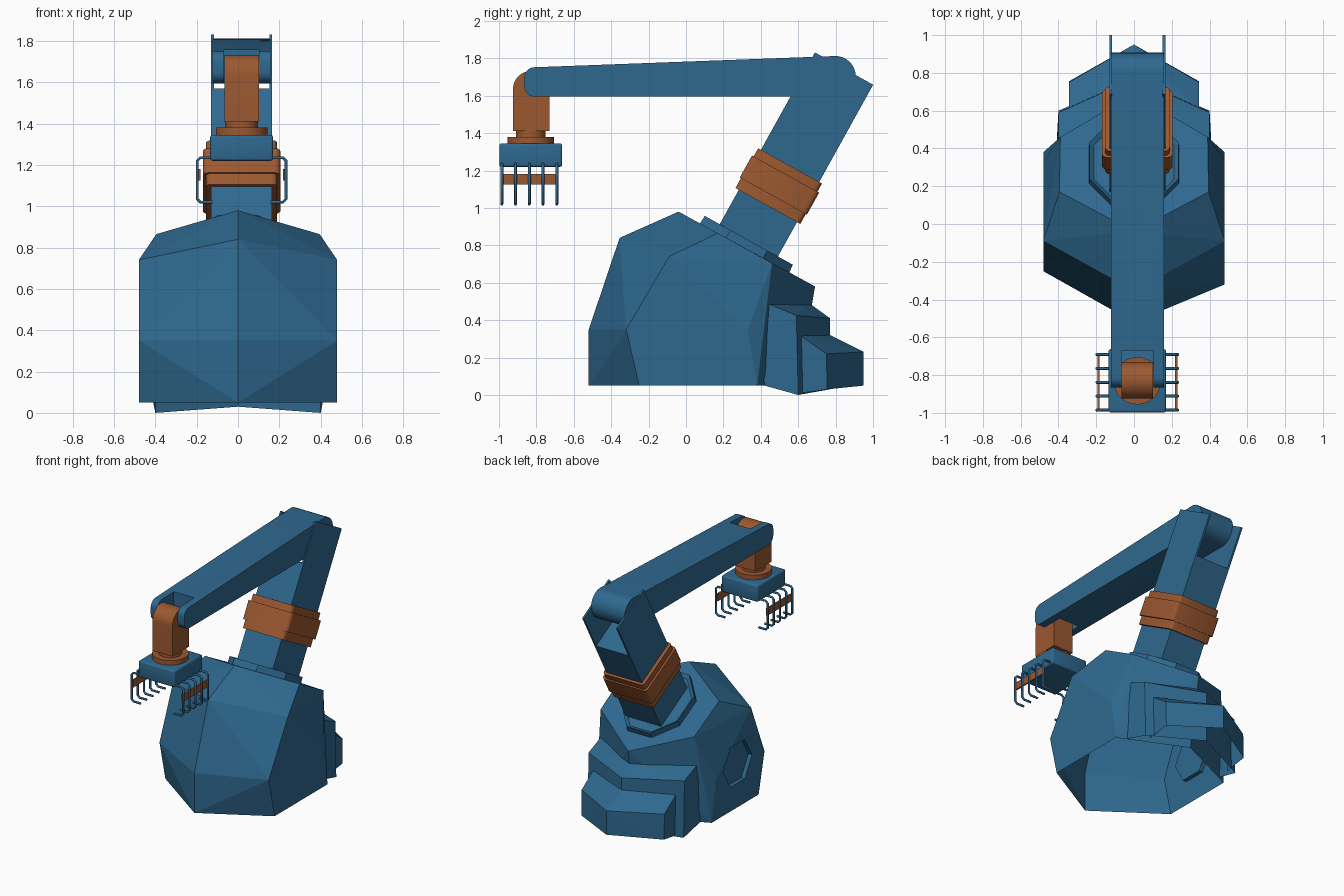
import bpy, bmesh, math
from mathutils import Matrix, Vector

if "Cube" in bpy.data.objects:
    bpy.data.objects.remove(bpy.data.objects["Cube"])

def material(name, rgb):
    m = bpy.data.materials.new(name)
    m.diffuse_color = (*rgb, 1)
    m.use_nodes = True
    m.node_tree.nodes["Principled BSDF"].inputs["Base Color"].default_value = m.diffuse_color
    return m

BLUE = material("steel blue", (0.028, 0.14, 0.275))
BROWN = material("rust brown", (0.33, 0.098, 0.03))
CX = 0.0175                      # the arm sits slightly off centre
TILT = Matrix.Rotation(-math.radians(29), 4, 'X')
ARM = Matrix.Translation((CX, 0.845, 1.745)) @ TILT   # frame at the lower arm's top

def finish(bm, name, mat, smooth=False):
    bmesh.ops.recalc_face_normals(bm, faces=bm.faces)
    me = bpy.data.meshes.new(name)
    bm.to_mesh(me)
    bm.free()
    me.materials.append(mat)
    ob = bpy.data.objects.new(name, me)
    bpy.context.collection.objects.link(ob)
    if smooth:
        activate(ob)
        bpy.ops.object.shade_smooth_by_angle(angle=math.radians(35))
    return ob

def activate(ob):
    bpy.ops.object.select_all(action='DESELECT')
    bpy.context.view_layer.objects.active = ob
    ob.select_set(True)

def box(name, lo, hi, mat, frame=Matrix(), bevel=0, axis=None):
    bm = bmesh.new()
    lo, hi = Vector(lo), Vector(hi)
    size = Matrix.Diagonal((*(hi - lo), 1))
    bmesh.ops.create_cube(bm, size=1, matrix=Matrix.Translation((lo + hi) / 2) @ size)
    if bevel:
        edges = [e for e in bm.edges if axis is None or
                 abs((e.verts[0].co - e.verts[1].co).normalized()[axis]) > 0.9]
        bmesh.ops.bevel(bm, geom=edges, offset=bevel, segments=3, profile=0.5, affect='EDGES')
    bm.transform(frame)
    return finish(bm, name, mat, bevel > 0)

def cylinder(name, r, z0, z1, mat, frame, sides=48, smooth=True):
    bm = bmesh.new()
    bmesh.ops.create_cone(bm, cap_ends=True, segments=sides, radius1=r, radius2=r,
                          depth=z1 - z0, matrix=Matrix.Translation((0, 0, (z0 + z1) / 2)))
    bm.transform(frame)
    return finish(bm, name, mat, smooth)

def prism(name, pts, half, mat):
    """Side profile in (y, z), extruded across x."""
    bm = bmesh.new()
    f = bm.faces.new([bm.verts.new((CX - half, y, z)) for y, z in pts])
    ext = bmesh.ops.extrude_face_region(bm, geom=[f])["geom"]
    bmesh.ops.translate(bm, vec=(2 * half, 0, 0),
                        verts=[v for v in ext if isinstance(v, bmesh.types.BMVert)])
    return finish(bm, name, mat, True)

def arc(y, z, r, a0, a1, n=8):
    angles = [math.radians(a0 + (a1 - a0) * i / n) for i in range(n + 1)]
    return [(y + r * math.cos(a), z + r * math.sin(a)) for a in angles]

def hull(name, pts):
    """Faceted shell around points mirrored over x."""
    bm = bmesh.new()
    for x, y, z in pts:
        for s in ((1, -1) if x else (1,)):
            left_front = s < 0 and x > 0.45 and y < -0.2
            bm.verts.new((s * x, y + (0.07 if left_front else 0), z))
    bmesh.ops.convex_hull(bm, input=bm.verts)
    bmesh.ops.dissolve_limit(bm, angle_limit=math.radians(1), verts=bm.verts, edges=bm.edges)
    return finish(bm, name, BLUE)

def cut(ob, cutter):
    mod = ob.modifiers.new("cut", 'BOOLEAN')
    mod.operation, mod.solver, mod.object = 'DIFFERENCE', 'EXACT', cutter
    activate(ob)
    bpy.ops.object.modifier_apply(modifier=mod.name)
    bpy.data.objects.remove(cutter)

def open_shell(ob, test):
    bm = bmesh.new()
    bm.from_mesh(ob.data)
    bm.normal_update()
    bmesh.ops.delete(bm, geom=[f for f in bm.faces if test(f.normal)], context='FACES')
    bm.to_mesh(ob.data)
    bm.free()

# Faceted base with a hexagonal recess on its left side and an open underside
base = hull("base_body", [
    (0, -0.52, 0.05), (0, -0.52, 0.35), (0, -0.355, 0.84), (0, -0.04, 0.98),
    (0.48, -0.25, 0.05), (0.48, -0.32, 0.35), (0.48, -0.09, 0.74), (0.395, 0.17, 0.865),
    (0.48, 0.38, 0.05), (0.48, 0.33, 0.35), (0.39, 0.46, 0.705),
    (0, 0.69, 0.58), (0, 0.66, 0.47), (0, 0.6, 0.05)])
hexagon = cylinder("recess_cutter", 0.17, -0.03, 0.03, BLUE,
                   Matrix.Translation((-0.48, 0.07, 0.38)) @ Matrix.Rotation(math.pi / 2, 4, 'Y'),
                   6, False)
cut(base, hexagon)
open_shell(base, lambda n: n.z < -0.9)

# Stepped shells at the back
for name, pts in (
    ("rear_upper_step", [(0.4, 0.42, 0.495), (0.4, 0.59, 0.425), (0.4, 0.6, 0.0),
                         (0.41, 0.395, 0.35), (0.41, 0.42, 0.05), (0, 0.66, 0.49),
                         (0, 0.77, 0.41), (0, 0.77, 0.03), (0, 0.5, 0.49), (0, 0.5, 0.05)]),
    ("rear_lower_step", [(0.345, 0.6, 0.325), (0.345, 0.75, 0.22), (0.345, 0.755, 0.03),
                         (0.345, 0.58, 0.005), (0, 0.74, 0.335), (0, 0.95, 0.23),
                         (0, 0.95, 0.05), (0, 0.6, 0.03), (0, 0.6, 0.325)])):
    open_shell(hull(name, pts), lambda n: n.z < -0.8 or n.y < -0.7)

# Eight-sided turret ring on the sloping top
bm = bmesh.new()
bmesh.ops.create_cone(bm, cap_ends=True, segments=8, radius1=0.27, radius2=0.265, depth=0.08,
                      matrix=Matrix.Rotation(math.pi / 8, 4, 'Z'))
top = max(bm.faces, key=lambda f: f.calc_center_median().z)
bmesh.ops.inset_region(bm, faces=[top], thickness=0.025)
bmesh.ops.translate(bm, verts=top.verts, vec=(0, 0, -0.02))
bm.transform(ARM @ Matrix.Translation((-CX, 0, -1.09)) @ Matrix.Diagonal((0.96, 1.1, 1, 1)))
finish(bm, "turret_ring", BLUE)

# Leaning lower arm with two thin cheeks at its top
box("lower_arm", (-0.148, -0.178, -1.16), (0.148, 0.178, -0.3), BLUE, ARM)
for s, side in ((-1, "left"), (1, "right")):
    a, b = sorted((s * 0.134, s * 0.148))
    box(side + "_shoulder_cheek", (a, -0.178, -0.3), (b, 0.178, 0), BLUE, ARM)

# Three-band collar on the lower arm
for name, hx, hy, z0, z1 in (("collar_lower_band", 0.172, 0.198, -0.84, -0.78),
                             ("collar_middle_band", 0.187, 0.205, -0.78, -0.645),
                             ("collar_upper_band", 0.172, 0.195, -0.645, -0.595)):
    box(name, (-hx, -hy, z0), (hx, hy, z1), BROWN, ARM, 0.025, 2)

# Upper arm with rounded ends and a fork for the wrist
upper = prism("upper_arm",
              arc(-0.81, 1.65, 0.055, 270, 180) + arc(-0.81, 1.697, 0.055, 180, 92)
              + arc(0.8, 1.705, 0.107, 92, 0) + arc(0.8, 1.702, 0.107, 0, -90), 0.14, BLUE)
cut(upper, box("fork_cutter", (CX - 0.085, -1, 1.5), (CX + 0.085, -0.67, 1.9), BLUE))

# Wrist, neck and flange
prism("wrist", [(-0.925, 1.41), (-0.73, 1.41)] + arc(-0.8275, 1.635, 0.0975, 0, 180, 16),
      0.083, BROWN)
HAND = Matrix.Translation((CX, -0.83, 0))
cylinder("wrist_neck", 0.08, 1.375, 1.415, BROWN, HAND)
cylinder("wrist_flange", 0.125, 1.34, 1.38, BROWN, HAND)

# Gripper block
box("gripper_block", (-0.152, -0.168, 1.22), (0.152, 0.168, 1.345), BLUE, HAND, 0.012)

# Hooked fingers, five on each side, tied by a flat bar
crv = bpy.data.curves.new("gripper_fingers", 'CURVE')
crv.dimensions = '3D'
crv.bevel_depth, crv.bevel_resolution, crv.use_fill_caps = 0.008, 1, True
path = [(0.14, 1.235), (0.2, 1.235), (0.215, 1.22), (0.215, 1.035), (0.2, 1.02), (0.14, 1.02)]
for s, side in ((-1, "left"), (1, "right")):
    for i in range(5):
        sp = crv.splines.new('POLY')
        sp.points.add(len(path) - 1)
        for p, (x, z) in zip(sp.points, path):
            p.co = (CX + s * x, -0.985 + i * 0.0735, z, 1)
    a, b = sorted((s * 0.2, s * 0.212))
    box(side + "_finger_bar", (a, -0.155, 1.125), (b, 0.14, 1.18), BROWN, HAND)
crv.materials.append(BLUE)
bpy.context.collection.objects.link(bpy.data.objects.new("gripper_fingers", crv))
